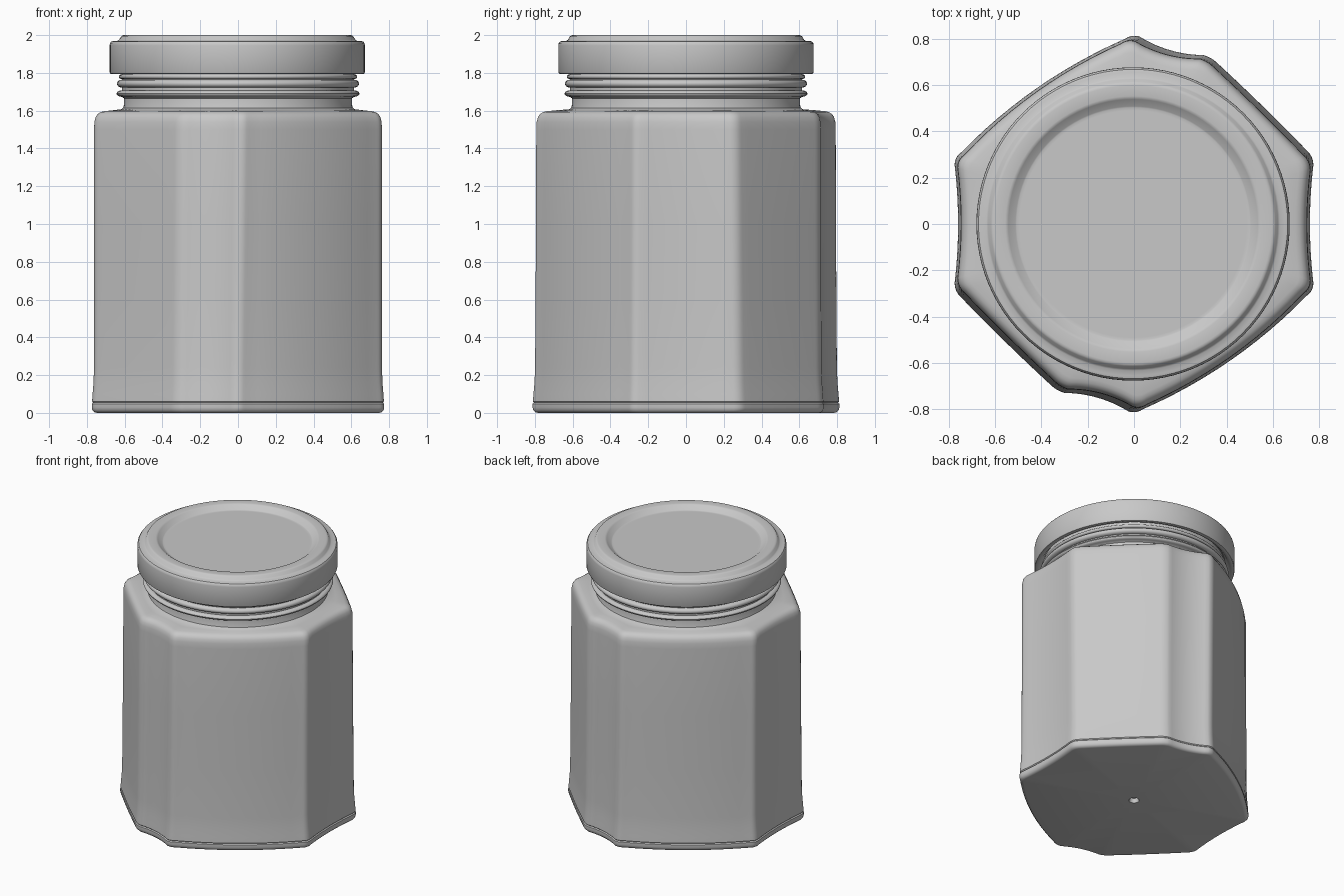
import bpy, bmesh, math
from mathutils import Vector

if "Cube" in bpy.data.objects:
    bpy.data.objects.remove(bpy.data.objects["Cube"], do_unlink=True)

grey = bpy.data.materials.new("light grey")
grey.use_nodes = True
COLOUR = (0.58, 0.58, 0.58, 1.0)
grey.diffuse_color = COLOUR
grey.node_tree.nodes["Principled BSDF"].inputs["Base Color"].default_value = COLOUR


def skin(name, rings):
    """Join closed rings of points into one capped, smooth-shaded object."""
    bm = bmesh.new()
    loops = [[bm.verts.new(p) for p in ring] for ring in rings]
    n = len(loops[0])
    for a, b in zip(loops, loops[1:]):
        for i in range(n):
            j = (i + 1) % n
            bm.faces.new((a[i], a[j], b[j], b[i]))
    bm.faces.new(list(reversed(loops[0])))
    bm.faces.new(loops[-1])
    bmesh.ops.recalc_face_normals(bm, faces=bm.faces)
    me = bpy.data.meshes.new(name)
    bm.to_mesh(me)
    bm.free()
    me.materials.append(grey)
    ob = bpy.data.objects.new(name, me)
    bpy.context.collection.objects.link(ob)
    bpy.ops.object.select_all(action='DESELECT')
    ob.select_set(True)
    bpy.context.view_layer.objects.active = ob
    bpy.ops.object.shade_smooth_by_angle(angle=math.radians(35))
    return ob


def lathe(name, profile, cx=0.0, n=96):
    """Revolve (radius, z) points around the vertical axis."""
    angles = [2 * math.pi * i / n for i in range(n)]
    return skin(name, [[(cx + r * math.cos(a), r * math.sin(a), z) for a in angles]
                       for r, z in profile])


# Half of the eight-sided footprint; the other half is its half-turn copy
LOW = [(0.775, -0.29), (0.775, 0.29), (0.335, 0.72), (-0.01, 0.82)]
HIGH = [(0.768, -0.28), (0.768, 0.27), (0.32, 0.71), (-0.03, 0.805)]
BULGE = [-0.015, 0.004, -0.02, 0.042]      # bow of each side, outward positive


def footprint(h):
    half = [Vector(a).lerp(Vector(b), h) for a, b in zip(LOW, HIGH)]
    corners = half + [-c for c in half]
    cut, pts = 0.035, []
    for i, c in enumerate(corners):
        prev, nxt = corners[i - 1], corners[(i + 1) % 8]
        a = c + (prev - c).normalized() * cut
        b = c + (nxt - c).normalized() * cut
        # rounded corner
        for k in range(6):
            t = k / 5
            pts.append(a * (1 - t) ** 2 + c * 2 * t * (1 - t) + b * t * t)
        # bowed side
        end = nxt + (c - nxt).normalized() * cut
        d = (end - b).normalized()
        out = Vector((d.y, -d.x))
        for k in range(1, 12):
            t = k / 12
            pts.append(b.lerp(end, t) + out * BULGE[i % 4] * 4 * t * (1 - t))
    return pts


def body_ring(z, scale, blend=0.0, radius=0.6):
    """Footprint ring, blended toward a circle of the given radius."""
    return [(*(p * scale).lerp(p.normalized() * radius, blend), z)
            for p in footprint(min(1, z / 1.55))]


# Glass body: dimpled base, foot, tall faceted wall, shoulder
skin("jar_body", [body_ring(*lv) for lv in [
    (0.035, 1, 1, 0.012), (0.03, 1, 1, 0.027), (0.0, 1, 1, 0.035),
    (0.0, 0.965), (0.004, 0.982), (0.014, 0.994), (0.028, 0.999), (0.048, 0.999),
    (0.054, 0.99), (0.06, 0.997), (0.10, 0.994), (0.16, 0.988), (0.24, 0.985),
    (0.6, 0.986), (1.0, 0.988), (1.5, 0.992), (1.54, 0.990), (1.565, 0.982),
    (1.582, 0.968), (1.592, 0.948), (1.597, 0.925),
    (1.603, 0.92, 0.5, 0.62), (1.607, 0.92, 1, 0.62), (1.615, 1, 1, 0.608)]])

# Threaded neck: two full beads and a faint upper one
neck = [(0.612, 1.60), (0.605, 1.625), (0.603, 1.665)]
for zc, base, height, half in [(1.69, 0.615, 0.028, 0.017),
                               (1.743, 0.615, 0.026, 0.021),
                               (1.780, 0.615, 0.016, 0.013)]:
    for k in range(9):
        a = math.pi * k / 8
        neck.append((base + height * math.sin(a), zc - half * math.cos(a)))
neck.append((0.612, 1.85))
lathe("jar_neck", neck)

# Lid: straight skirt, rounded rim, raised ring and sunken panel
lathe("lid", [(0.615, 1.83), (0.64, 1.80), (0.662, 1.793), (0.672, 1.796), (0.676, 1.804),
              (0.676, 1.945), (0.674, 1.957), (0.667, 1.966), (0.655, 1.969),
              (0.633, 1.970), (0.625, 1.976), (0.614, 1.994), (0.606, 1.999), (0.598, 2.0),
              (0.552, 2.0), (0.544, 1.998), (0.538, 1.994),
              (0.508, 1.970), (0.502, 1.968), (0.49, 1.968)], cx=-0.004)
